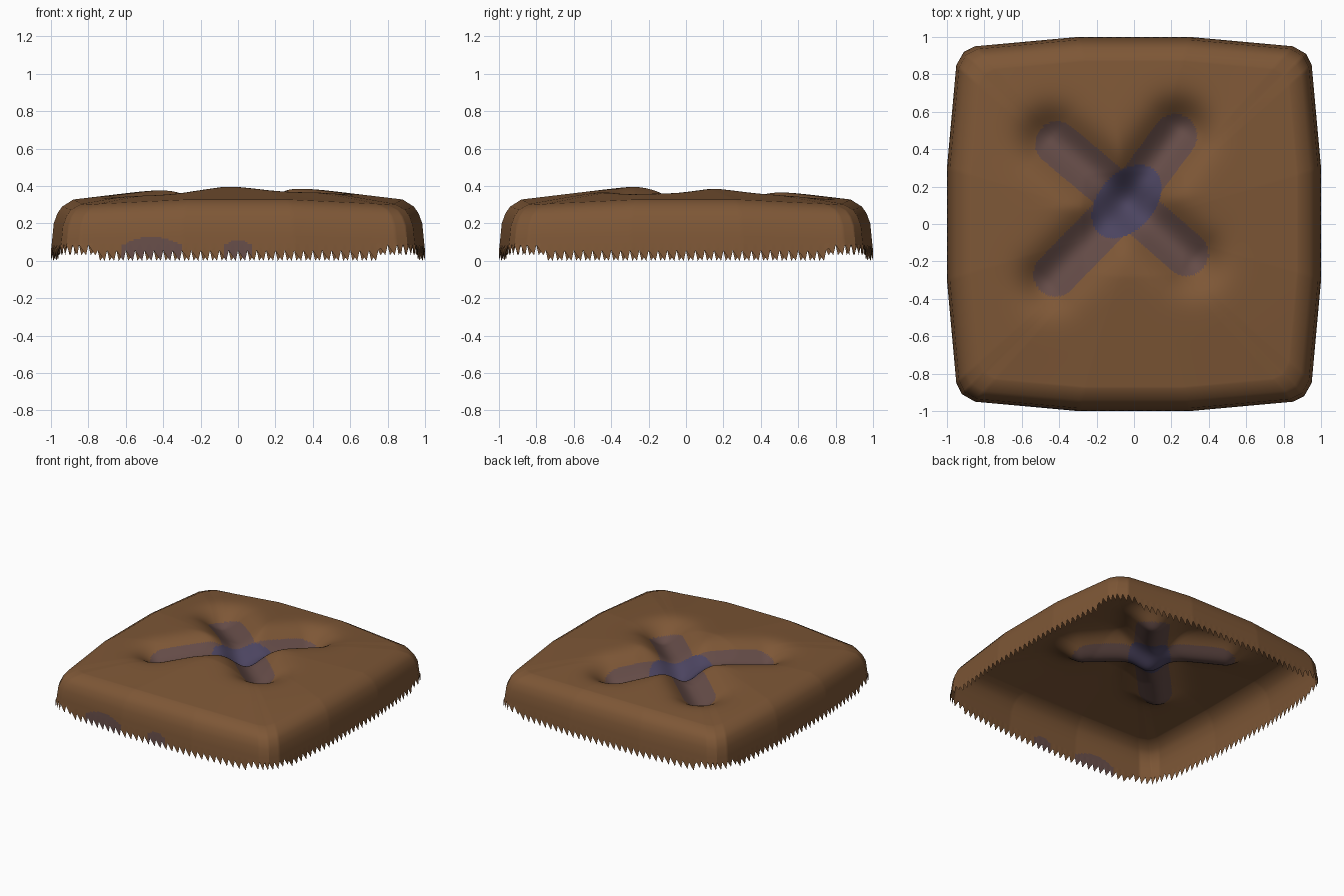
import bpy, bmesh, math
from mathutils import Vector

if "Cube" in bpy.data.objects:
    bpy.data.objects.remove(bpy.data.objects["Cube"])


def material(name, rgb):
    m = bpy.data.materials.new(name)
    m.diffuse_color = (*rgb, 1)
    m.use_nodes = True
    m.node_tree.nodes["Principled BSDF"].inputs["Base Color"].default_value = m.diffuse_color
    return m


# Rounded-square outline: one side, repeated by quarter turns
SIDE = [(1, -.3), (1, .3), (.95, .85), (.92, .91), (.85, .95), (.3, 1)]
STEPS = [48, 44, 8, 8, 44]
outline = []
for q in range(4):
    for a, b, n in zip(SIDE, SIDE[1:], STEPS):
        for i in range(n):
            x = a[0] + (b[0] - a[0]) * i / n
            y = a[1] + (b[1] - a[1]) * i / n
            for _ in range(q):
                x, y = -y, x
            outline.append((x, y))
N = len(outline)

# Cross-shaped hollow: four arms (tip x, tip y, depth, width) from one centre
CENTRE = Vector((-.04, .12))
ARMS = [(-.41, .43, .14, .15), (.22, .47, .16, .15),
        (-.42, -.27, .12, .14), (.28, -.16, .14, .15)]


def to_arm(p, arm, reach):
    d = (Vector(arm[:2]) - CENTRE) * reach
    t = max(0, min(1, (p - CENTRE).dot(d) / d.length_squared))
    return (p - CENTRE - d * t).length


def hollow(p):
    g = [a[2] * math.exp(-(to_arm(p, a, 1.08) / a[3]) ** 2) for a in ARMS]
    g.append(.17 * math.exp(-((p - CENTRE).length / .2) ** 2))
    return sum(v ** 4 for v in g) ** .25


def corner(x, y):
    # 0 along the middle of a side, 1 at the corners
    return max(0, (min(abs(x), abs(y)) / max(abs(x), abs(y), 1e-6) - .3) / .7)


def top_height(x, y, r):
    z = .328 + .072 * min(1, (.88 - r) / .6)
    return z - .028 * corner(x, y) * (r / .88) ** 2 - hollow(Vector((x, y)))


bm = bmesh.new()
rings = []

# Side wall, with a saw-tooth lower edge
row = []
for i, (x, y) in enumerate(outline):
    z = (.055, .037, .018, 0)[i % 4] + (.03 if min(abs(x), abs(y)) > .75 else 0)
    row.append(bm.verts.new((x, y, z)))
rings.append(row)
for r, z in ((.996, .09), (.995, .1), (.994, .11), (.993, .12), (.992, .13),
             (.985, .2), (.965, .255), (.94, .29)):
    rings.append([bm.verts.new((x * r, y * r, z - .02 * corner(x, y) * z / .29))
                  for x, y in outline])

# Top, as shrinking rings
TOP = 80
for k in range(TOP):
    r = .88 * (1 - k / TOP)
    rings.append([bm.verts.new((x * r, y * r, top_height(x * r, y * r, r)))
                  for x, y in outline])
for a, b in zip(rings, rings[1:]):
    for i in range(N):
        j = (i + 1) % N
        bm.faces.new((a[i], a[j], b[j], b[i]))
mid = bm.verts.new((0, 0, top_height(0, 0, 0)))
for i in range(N):
    bm.faces.new((rings[-1][i], rings[-1][(i + 1) % N], mid))


def colour(c):
    p = Vector((c.x, c.y))
    if max(abs(c.x), abs(c.y)) < .8:
        d = p - CENTRE
        u, v = (d.x * .66 + d.y * .75), (-d.x * .75 + d.y * .66)
        if (u / .225) ** 2 + (v / .15) ** 2 < 1:
            return 2
        return 1 if min(to_arm(p, a, 1) for a in ARMS) < .118 else 0
    # two stains low on the front wall
    if c.y < -.9 and c.z < .2:
        for x0, w, h in ((-.46, .165, .127), (0, .07, .115)):
            if ((c.x - x0) / w) ** 2 + (max(0, c.z - .05) / (h - .05)) ** 2 < 1:
                return 1
    return 0


for f in bm.faces:
    f.material_index = colour(f.calc_center_median())
    f.smooth = True

mesh = bpy.data.meshes.new("cushion")
bm.to_mesh(mesh)
bm.free()
mesh.materials.append(material("brown", (.207, .095, .037)))
mesh.materials.append(material("dull_purple", (.13, .072, .064)))
mesh.materials.append(material("deep_blue", (.07, .057, .115)))
cushion = bpy.data.objects.new("cushion", mesh)
bpy.context.collection.objects.link(cushion)
bpy.context.view_layer.objects.active = cushion
cushion.select_set(True)
bpy.ops.object.shade_smooth_by_angle(angle=math.radians(30))
